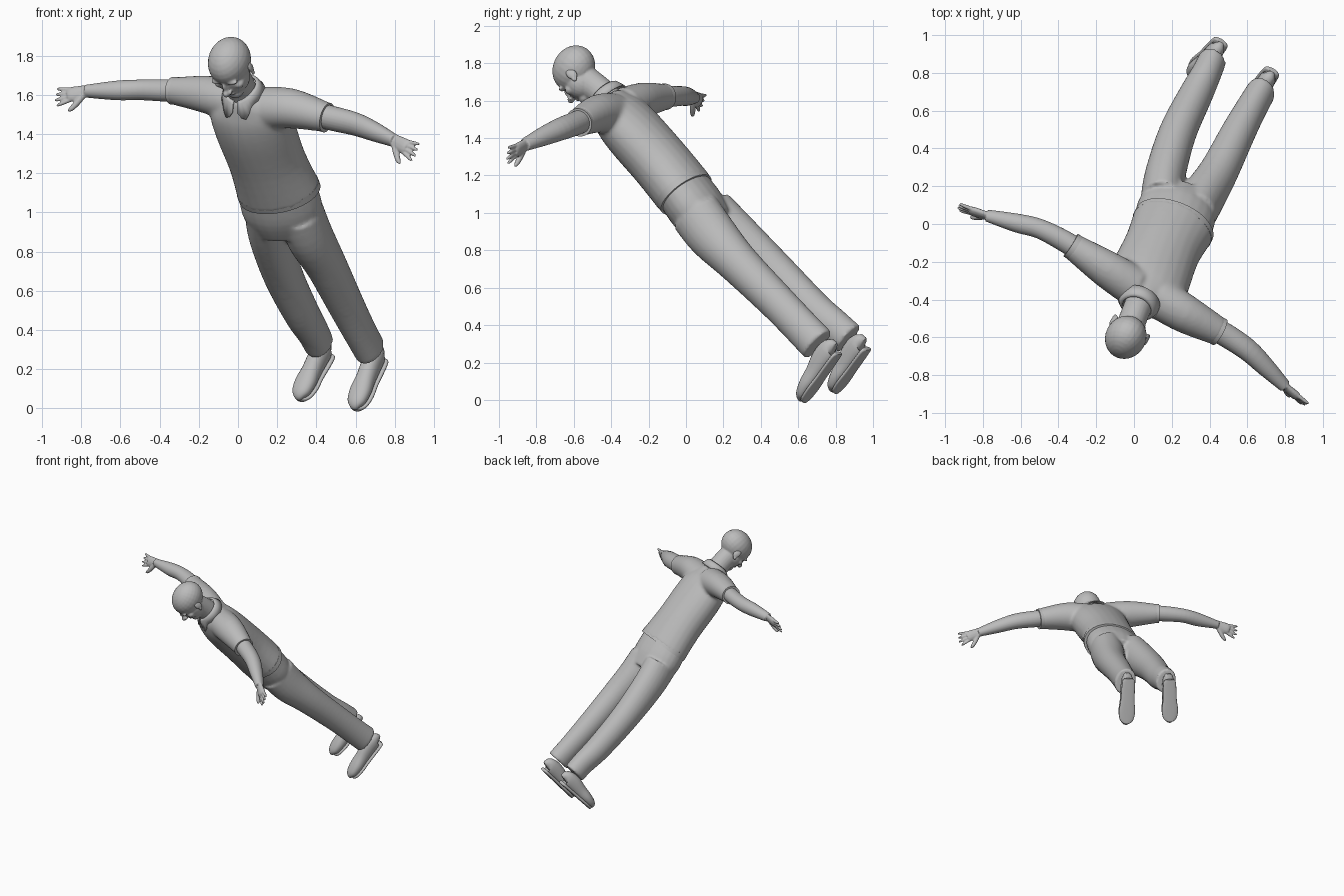
import bpy, bmesh, math
from mathutils import Vector as V, Matrix

if "Cube" in bpy.data.objects:
    bpy.data.objects.remove(bpy.data.objects["Cube"])

grey = bpy.data.materials.new("plain_grey")
grey.use_nodes = True
grey.diffuse_color = (0.5, 0.5, 0.5, 1)
grey.node_tree.nodes["Principled BSDF"].inputs["Base Color"].default_value = (0.5, 0.5, 0.5, 1)

# Body axes: toward its left, and upward along the spine
HIP_SIDE = V((0.92, -0.36, 0.12))
CHEST_SIDE = V((0.86, -0.48, -0.08))
SPINE = V((-0.26, -0.61, 0.74)).normalized()


def catmull(p0, p1, p2, p3, t):
    return [0.5 * (2 * b + (c - a) * t + (2 * a - 5 * b + 4 * c - d) * t * t
                   + (3 * b - a - 3 * c + d) * t ** 3) for a, b, c, d in zip(p0, p1, p2, p3)]


def loft(bm, stations, side, side_end=None, steps=4, seg=24, power=1.0):
    """Capped tube through (x, y, z, half width, half depth) stations."""
    pts = [stations[0]] + list(stations) + [stations[-1]]
    rows = []
    for i in range(len(stations) - 1):
        rows += [catmull(*pts[i:i + 4], k / steps) for k in range(steps)]
    rows.append(list(stations[-1]))
    rings = []
    for i, r in enumerate(rows):
        a, b = rows[max(i - 1, 0)], rows[min(i + 1, len(rows) - 1)]
        t = (V(b[:3]) - V(a[:3])).normalized()
        s = side.lerp(side_end or side, i / (len(rows) - 1))
        s = (s - t * s.dot(t)).normalized()
        d = t.cross(s)
        ring = []
        for k in range(seg):
            c, n = math.cos(math.tau * k / seg), math.sin(math.tau * k / seg)
            c, n = (math.copysign(abs(q) ** power, q) for q in (c, n))
            ring.append(bm.verts.new(V(r[:3]) + s * c * r[3] + d * n * r[4]))
        rings.append(ring)
    for p, q in zip(rings, rings[1:]):
        for k in range(seg):
            bm.faces.new((p[k], p[(k + 1) % seg], q[(k + 1) % seg], q[k]))
    bm.faces.new(rings[0][::-1])
    bm.faces.new(rings[-1])


def blob(bm, frame, centre, radii):
    """Ellipsoid placed in a local frame."""
    m = frame @ Matrix.Translation(centre) @ Matrix.Diagonal((*radii, 1))
    bmesh.ops.create_uvsphere(bm, u_segments=24, v_segments=14, radius=1, matrix=m)


def finish(bm, name, voxel=0, smooth=4, angle=50):
    bmesh.ops.recalc_face_normals(bm, faces=bm.faces)
    mesh = bpy.data.meshes.new(name)
    bm.to_mesh(mesh)
    bm.free()
    ob = bpy.data.objects.new(name, mesh)
    bpy.context.collection.objects.link(ob)
    mesh.materials.append(grey)
    bpy.ops.object.select_all(action="DESELECT")
    ob.select_set(True)
    bpy.context.view_layer.objects.active = ob
    if voxel:
        # Fuse overlapping volumes into one skin
        rm = ob.modifiers.new("fuse", "REMESH")
        rm.mode, rm.voxel_size, rm.use_smooth_shade = "VOXEL", voxel, True
        sm = ob.modifiers.new("relax", "SMOOTH")
        sm.factor, sm.iterations = 0.5, smooth
    else:
        bpy.ops.object.shade_smooth_by_angle(angle=math.radians(angle))
    return ob


# Shirt: torso and both sleeves fused
bm = bmesh.new()
loft(bm, [(0.21, -0.005, 1.105, 0.222, 0.16), (0.15, -0.13, 1.26, 0.205, 0.158),
          (0.09, -0.27, 1.42, 0.215, 0.155), (0.06, -0.345, 1.51, 0.215, 0.14),
          (0.045, -0.385, 1.56, 0.18, 0.115), (0.03, -0.42, 1.61, 0.09, 0.088)],
     HIP_SIDE, CHEST_SIDE)
ARM_SIDE = V((0.2, 0.7, 0.65))
LEFT_SLEEVE = [(0.13, -0.39, 1.53, 0.11, 0.11), (0.27, -0.475, 1.53, 0.105, 0.1),
               (0.45, -0.57, 1.485, 0.076, 0.076)]
RIGHT_SLEEVE = [(0.0, -0.33, 1.56, 0.11, 0.11), (-0.15, -0.235, 1.6, 0.1, 0.095),
                (-0.33, -0.115, 1.62, 0.07, 0.07)]
loft(bm, LEFT_SLEEVE, ARM_SIDE)
loft(bm, RIGHT_SLEEVE, ARM_SIDE)
finish(bm, "shirt", 0.011, 8)

# Trousers: seat and both legs fused
bm = bmesh.new()
loft(bm, [(0.2, -0.02, 1.13, 0.205, 0.145), (0.225, 0.06, 1.02, 0.212, 0.15),
          (0.25, 0.13, 0.93, 0.18, 0.13)], HIP_SIDE)
loft(bm, [(0.32, 0.05, 1.0, 0.115, 0.14), (0.365, 0.14, 0.88, 0.118, 0.135),
          (0.45, 0.28, 0.73, 0.104, 0.112), (0.55, 0.48, 0.53, 0.092, 0.1),
          (0.62, 0.61, 0.395, 0.083, 0.098), (0.675, 0.705, 0.295, 0.078, 0.1)], HIP_SIDE)
loft(bm, [(0.145, 0.13, 1.0, 0.11, 0.14), (0.165, 0.26, 0.88, 0.108, 0.13),
          (0.23, 0.48, 0.68, 0.1, 0.11), (0.325, 0.68, 0.485, 0.09, 0.1),
          (0.38, 0.79, 0.395, 0.08, 0.094), (0.415, 0.87, 0.325, 0.075, 0.092)], HIP_SIDE)
finish(bm, "trousers", 0.011, 5)


# Bare arms with hands
def arm(name, path, wrist, aim, thumb_way):
    bm = bmesh.new()
    loft(bm, path, ARM_SIDE)
    o, d = V(wrist), V(aim).normalized()
    w = V(thumb_way)
    w = (w - d * w.dot(d)).normalized()
    n = d.cross(w)

    def tube(points, wide, thick, steps=3):
        loft(bm, [(*(o + d * a + w * b + n * c), wide * k, thick * k)
                  for a, b, c, k in points], w, steps=steps, seg=12)

    tube([(-0.02, 0, 0, 0.85), (0.03, 0, 0, 1.0), (0.08, 0, 0, 1.1), (0.1, 0, 0, 0.9)], 0.037, 0.02)
    for i in range(4):
        b = 0.028 - 0.019 * i
        reach = 0.08 - 0.008 * abs(i - 1)
        tube([(0.08, b, 0, 1), (0.09 + reach * 0.5, b * 1.3, 0, 1),
              (0.09 + reach * 0.9, b * 1.55, 0, 0.75), (0.093 + reach, b * 1.6, 0, 0.3)], 0.0105, 0.0105)
    tube([(0.015, 0.015, 0, 1.2), (0.05, 0.05, 0, 1.15), (0.085, 0.078, 0, 0.95),
          (0.105, 0.088, 0, 0.4)], 0.014, 0.014)
    finish(bm, name, 0.005, 3)


arm("left_arm", [(0.36, -0.52, 1.51, 0.062, 0.062), (0.48, -0.585, 1.48, 0.062, 0.064),
                 (0.6, -0.665, 1.45, 0.057, 0.062), (0.7, -0.76, 1.41, 0.048, 0.052),
                 (0.8, -0.86, 1.365, 0.031, 0.036)],
    (0.795, -0.855, 1.367), (0.68, -0.6, -0.38), (-0.2, -0.15, -0.9))
arm("right_arm", [(-0.25, -0.165, 1.62, 0.058, 0.058), (-0.37, -0.09, 1.622, 0.058, 0.056),
                  (-0.5, -0.025, 1.625, 0.052, 0.053), (-0.62, 0.005, 1.622, 0.05, 0.05),
                  (-0.78, 0.045, 1.618, 0.03, 0.034)],
    (-0.775, 0.043, 1.618), (-0.93, 0.28, -0.2), (0.05, -0.4, -0.9))

# Head frame: x toward its left, y toward its back, z to the crown
face = V((-0.3, -0.45, -0.84)).normalized()
ear_axis = V((0.85, -0.5, -0.04)).normalized()
crown = face.cross(ear_axis).normalized()
head = Matrix((ear_axis, -face, crown)).transposed().to_4x4()
head.translation = (-0.035, -0.583, 1.745)

# Head: skull, jaw and features fused with the neck
bm = bmesh.new()
blob(bm, head, (0, 0.012, 0.03), (0.108, 0.13, 0.112))
blob(bm, head, (0, -0.03, -0.04), (0.088, 0.088, 0.098))
blob(bm, head, (0, -0.075, -0.112), (0.045, 0.042, 0.034))
blob(bm, head, (0, -0.138, -0.042), (0.017, 0.022, 0.02))
blob(bm, head, (0, -0.12, -0.02), (0.012, 0.019, 0.036))
blob(bm, head, (0, -0.108, -0.078), (0.03, 0.016, 0.012))
for sx in (-1, 1):
    blob(bm, head, (0.04 * sx, -0.1, 0.012), (0.038, 0.018, 0.012))
    blob(bm, head, (0.055 * sx, -0.075, -0.035), (0.03, 0.03, 0.025))
    blob(bm, head, (0.018 * sx, -0.128, -0.046), (0.01, 0.012, 0.01))
loft(bm, [(0.045, -0.38, 1.56, 0.08, 0.08), (0.015, -0.45, 1.64, 0.074, 0.078),
          (-0.02, -0.54, 1.71, 0.074, 0.08)], CHEST_SIDE)
finish(bm, "head", 0.006, 4)

# Ears: dished discs set on the sides of the head
bm = bmesh.new()
for sx in (-1, 1):
    tilt = Matrix.Translation((0.103 * sx, 0.005, -0.025)) @ Matrix.Rotation(0.4 * sx, 4, "Z")
    blob(bm, head @ tilt, (0, 0.01, 0.005), (0.012, 0.026, 0.036))
    blob(bm, head @ tilt, (0, -0.002, -0.025), (0.009, 0.014, 0.016))
finish(bm, "ears", 0.005, 2)

# Collar: folded band with two points at the front
bm = bmesh.new()
side = (CHEST_SIDE - SPINE * CHEST_SIDE.dot(SPINE)).normalized()
back = SPINE.cross(side)
base = V((0.018, -0.437, 1.633))
seg = 40
rows = [[], [], []]
for k in range(seg + 1):
    a = math.tau * (k / seg) * 0.96 + math.tau * 0.02
    out = side * math.sin(a) + back * -math.cos(a)
    near = min(a, math.tau - a)
    tip = math.exp(-((near - 0.4) / 0.28) ** 2)
    rows[0].append(bm.verts.new(base + out * 0.082 + SPINE * (0.022 - 0.035 * math.exp(-near * near))))
    rows[1].append(bm.verts.new(base + out * 0.097 + SPINE * (0.012 - 0.035 * math.exp(-near * near))))
    rows[2].append(bm.verts.new(base + out * (0.116 + 0.025 * tip) - SPINE * (0.035 + 0.06 * tip)))
for p, q in zip(rows, rows[1:]):
    for k in range(seg):
        bm.faces.new((p[k], p[k + 1], q[k + 1], q[k]))
collar = finish(bm, "collar")
collar.modifiers.new("cloth", "SOLIDIFY").thickness = 0.008


# Hems: narrow bands closing the sleeves and the shirt bottom
def hem(name, start, end, wide, deep, side):
    bm = bmesh.new()
    loft(bm, [(*start, wide, deep), (*end, wide, deep)], side, steps=1, seg=32)
    finish(bm, name)


hem("left_sleeve_hem", (0.425, -0.557, 1.491), (0.455, -0.573, 1.483), 0.077, 0.077, ARM_SIDE)
hem("right_sleeve_hem", (-0.31, -0.128, 1.619), (-0.335, -0.112, 1.621), 0.071, 0.071, ARM_SIDE)
hem("shirt_hem", (0.202, -0.022, 1.126), (0.213, 0.001, 1.098), 0.22, 0.158, HIP_SIDE)


# Shoes: rounded upper over a flat sole
def shoe(name, heel, toe):
    heel, toe = V(heel), V(toe)
    run = (toe - heel).normalized()
    side = (HIP_SIDE - run * HIP_SIDE.dot(run)).normalized()
    down = run.cross(side)
    if down.y < 0:
        down = -down
    shape = [(0, 0.02, 0.035), (0.04, 0.042, 0.055), (0.25, 0.048, 0.06), (0.5, 0.05, 0.05),
             (0.72, 0.058, 0.043), (0.9, 0.05, 0.034), (0.98, 0.03, 0.024), (1, 0.012, 0.012)]
    for part, drop, grow, thick in (("upper", 0, 1, None), ("sole", 0.036, 1.06, 0.013)):
        bm = bmesh.new()
        loft(bm, [(*(heel.lerp(toe, t) + down * (drop if thick else 0.04 - h)),
                   w * grow, thick or h) for t, w, h in shape],
             side, steps=3, seg=20, power=0.75 if thick else 0.9)
        finish(bm, name + "_" + part)


shoe("left_shoe", (0.722, 0.79, 0.275), (0.59, 0.605, 0.015))
shoe("right_shoe", (0.452, 0.945, 0.3), (0.305, 0.775, 0.065))
